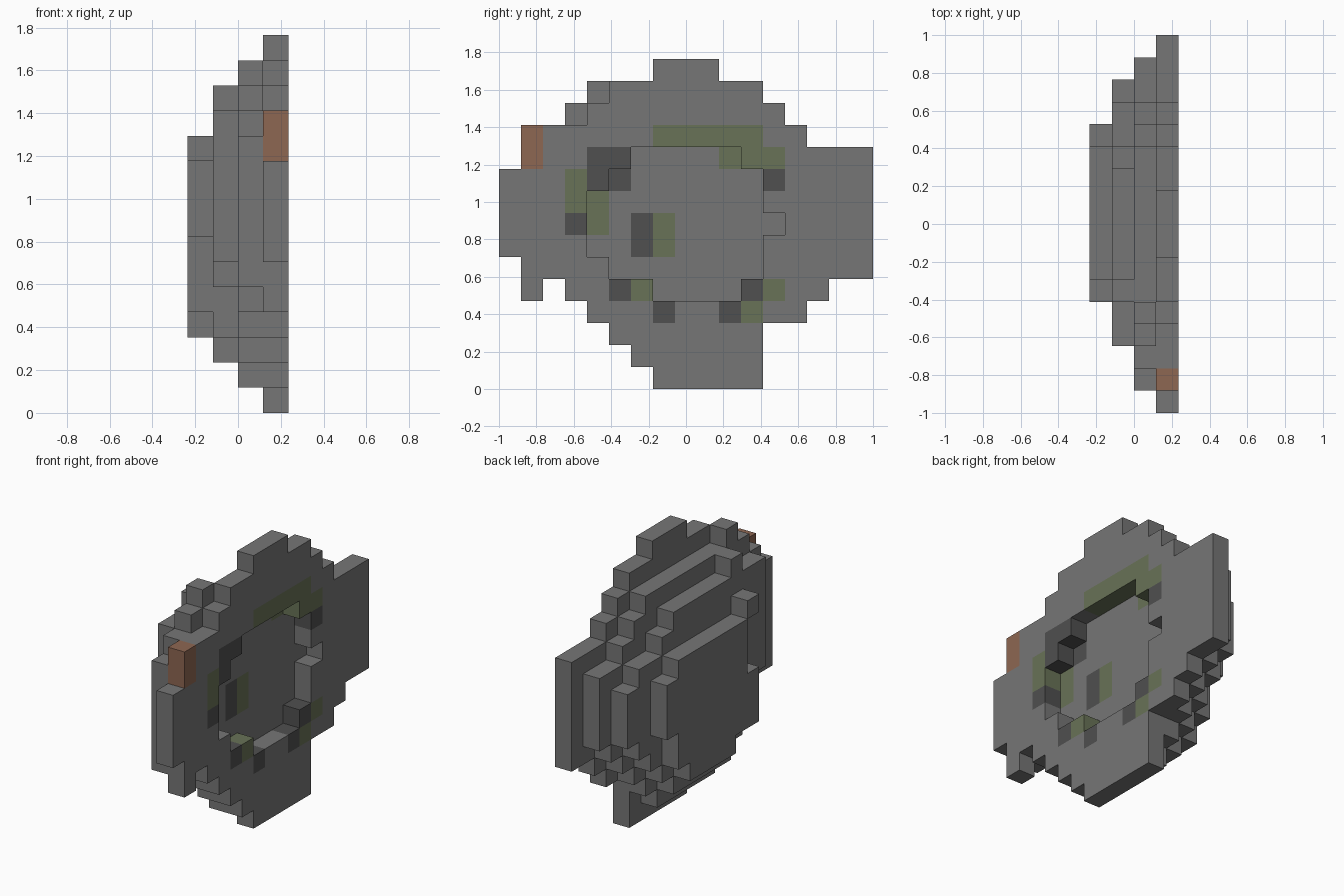
import bpy, bmesh
from mathutils import Vector

if "Cube" in bpy.data.objects:
    bpy.data.objects.remove(bpy.data.objects["Cube"], do_unlink=True)

CELL = 2 / 17
ORIGIN = Vector((-2 * CELL, -1.0, 0.0))


def material(name, rgb):
    mat = bpy.data.materials.new(name)
    mat.use_nodes = True
    color = (*rgb, 1)
    mat.diffuse_color = color
    bsdf = mat.node_tree.nodes["Principled BSDF"]
    bsdf.inputs["Base Color"].default_value = color
    bsdf.inputs["Roughness"].default_value = 0.9
    return mat


MATERIALS = [
    material("stone grey", (0.18, 0.18, 0.18)),
    material("dark stone", (0.08, 0.08, 0.08)),
    material("moss green", (0.14, 0.17, 0.095)),
    material("rust brown", (0.27, 0.135, 0.085)),
]
GREY, DARK, GREEN, BROWN = range(4)


def cells(first_row, spans):
    """Cells (column, row) for one span of columns per row, going upwards."""
    return {(c, first_row + i) for i, (a, b) in enumerate(spans) for c in range(a, b)}


# Shallow basin cut into the broad face
basin = cells(4, [(7, 11), (5, 12), (4, 12), (4, 13), (4, 12), (5, 12), (6, 11)])

# Stepped slabs, from the small outer cap to the broad face
cap = cells(3, [(7, 11), (5, 12), (5, 12), (5, 13), (6, 13), (6, 13), (6, 12), (5, 6)])
inner_slab = cells(2, [(6, 11), (5, 12), (5, 13), (4, 14), (3, 15), (3, 15), (3, 15),
                       (3, 14), (3, 12), (3, 11), (5, 6)])
middle_slab = cells(1, [(6, 11), (5, 12), (4, 13), (3, 14), (1, 15)] + [(1, 16)] * 4
                    + [(1, 14), (2, 13), (3, 12), (4, 5)])
broad_slab = cells(0, [(7, 12), (6, 12), (5, 12), (4, 14), (3, 15), (1, 17)]
                   + [(0, 17)] * 4
                   + [(1, 17), (1, 14), (4, 13), (5, 12), (7, 10)])
broad_slab.add((1, 4))
broad_slab -= basin

LAYERS = [("cap", cap), ("inner_slab", inner_slab),
          ("middle_slab", middle_slab), ("broad_slab", broad_slab)]
solid = {(k, c, r) for k, (_, layer) in enumerate(LAYERS) for c, r in layer}

# Coloured stones: colour, first column, width, first row, height
PATCHES = [
    (GREEN, 7, 5, 11, 1), (GREEN, 10, 3, 10, 1), (DARK, 12, 1, 9, 1),
    (GREEN, 3, 1, 8, 2), (GREEN, 4, 1, 7, 2), (DARK, 3, 1, 7, 1),
    (DARK, 4, 2, 9, 2), (DARK, 5, 1, 4, 1), (GREEN, 6, 1, 4, 1),
    (DARK, 7, 1, 3, 1), (DARK, 10, 1, 3, 1), (DARK, 11, 1, 4, 1),
    (GREEN, 12, 1, 4, 1), (GREEN, 11, 1, 3, 1),
    (DARK, 6, 1, 6, 2), (GREEN, 7, 1, 6, 2), (BROWN, 1, 1, 10, 2),
]
paint = {(c, r): color for color, c0, w, r0, h in PATCHES
         for c in range(c0, c0 + w) for r in range(r0, r0 + h)}


def build_layer(name, k, layer):
    """Slab of cubes, keeping only the faces that are open to the air."""
    bm = bmesh.new()
    for c, r in sorted(layer):
        base = Vector((k, c, r))
        # only the stone lying open on the broad side carries colour
        color = paint.get((c, r), GREY) if (k + 1, c, r) not in solid and k > 1 else GREY
        for axis in range(3):
            u, v = Vector(), Vector()
            u[(axis + 1) % 3] = v[(axis + 2) % 3] = 1
            for side in (0, 1):
                step = Vector()
                step[axis] = 2 * side - 1
                if tuple(int(n) for n in base + step) in solid:
                    continue
                p = base.copy()
                p[axis] += side
                quad = [p, p + u, p + u + v, p + v]
                if not side:
                    quad.reverse()
                face = bm.faces.new([bm.verts.new(ORIGIN + q * CELL) for q in quad])
                face.material_index = color
    bmesh.ops.remove_doubles(bm, verts=bm.verts, dist=CELL / 100)
    mesh = bpy.data.meshes.new(name)
    bm.to_mesh(mesh)
    bm.free()
    for mat in MATERIALS:
        mesh.materials.append(mat)
    bpy.context.collection.objects.link(bpy.data.objects.new(name, mesh))


for k, (name, layer) in enumerate(LAYERS):
    build_layer(name, k, layer)
